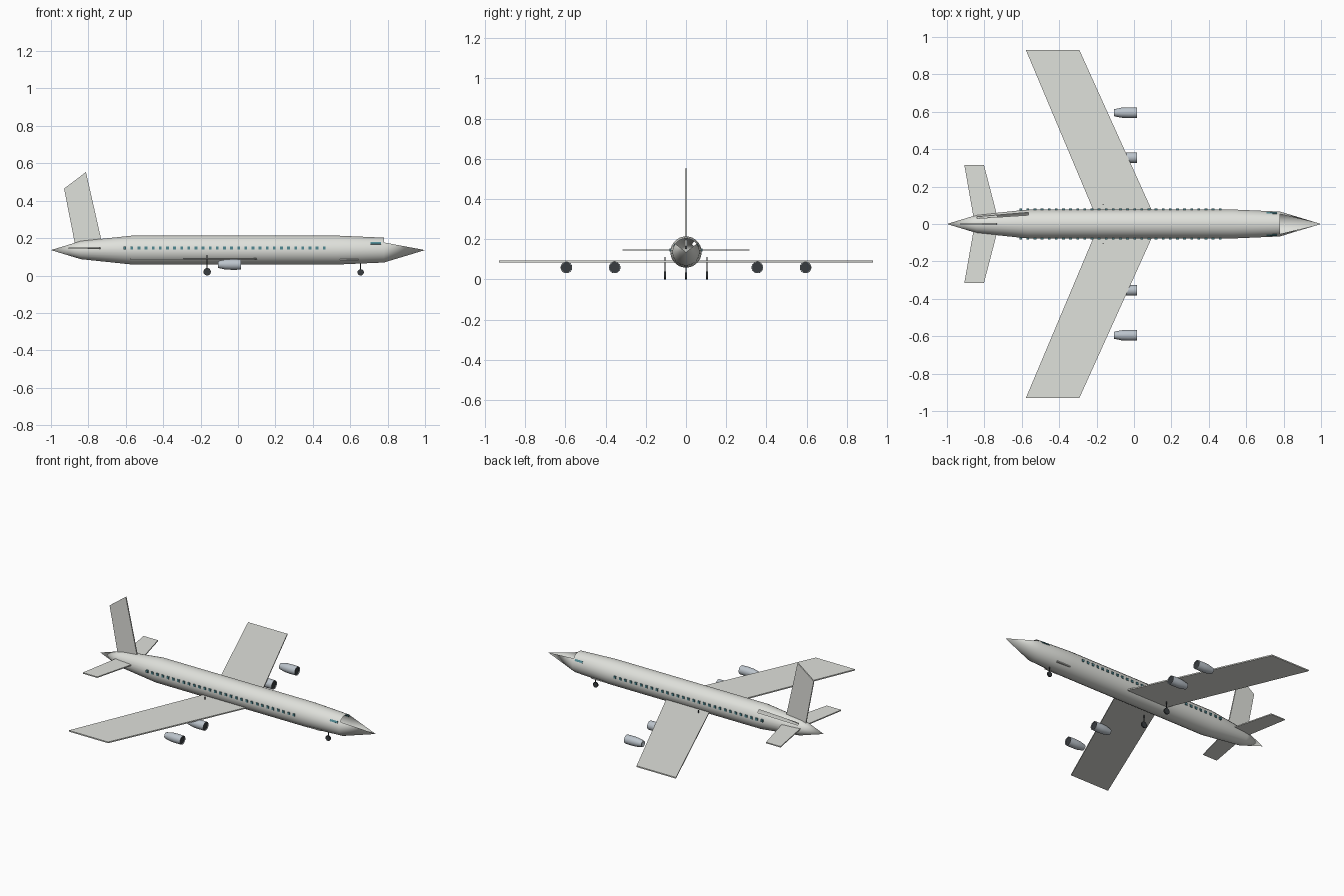
import bpy, bmesh
from math import sin, cos, pi, radians
from mathutils import Matrix, Vector

if "Cube" in bpy.data.objects:
    bpy.data.objects.remove(bpy.data.objects["Cube"])

ZC = 0.136  # fuselage axis height


def material(name, rgb):
    m = bpy.data.materials.new(name)
    m.diffuse_color = (*rgb, 1)
    m.use_nodes = True
    m.node_tree.nodes["Principled BSDF"].inputs["Base Color"].default_value = m.diffuse_color
    return m


BODY = material("body_paint", (0.74, 0.75, 0.71))
METAL = material("engine_metal", (0.50, 0.55, 0.60))
DARK = material("dark_rubber", (0.04, 0.045, 0.05))
GLASS = material("window_glass", (0.08, 0.25, 0.29))


def finish(name, bm, mat, smooth=False, recalc=True):
    if recalc:
        bmesh.ops.recalc_face_normals(bm, faces=bm.faces)
    me = bpy.data.meshes.new(name)
    bm.to_mesh(me)
    bm.free()
    me.materials.append(mat)
    ob = bpy.data.objects.new(name, me)
    bpy.context.collection.objects.link(ob)
    if smooth:
        bpy.context.view_layer.objects.active = ob
        ob.select_set(True)
        bpy.ops.object.shade_smooth_by_angle(angle=radians(30))
        ob.select_set(False)
    return ob


def revolve(name, profile, centre, sides, mat, skip=()):
    """Rings of (x, radius) around the x axis; skip holds (band, side) openings."""
    bm = bmesh.new()
    cx, cy, cz = centre
    rings = []
    for x, r in profile:
        if r == 0:
            rings.append([bm.verts.new((cx + x, cy, cz))] * sides)
            continue
        ring = []
        for i in range(sides):
            a = 2 * pi * (i - 0.5) / sides  # side 0 is centred on the top
            ring.append(bm.verts.new((cx + x, cy + r * sin(a), cz + r * cos(a))))
        rings.append(ring)
    for b in range(len(rings) - 1):
        for i in range(sides):
            if (b, i) in skip:
                continue
            j = (i + 1) % sides
            quad = [rings[b][i], rings[b][j], rings[b + 1][j], rings[b + 1][i]]
            bm.faces.new(list(dict.fromkeys(quad)))
    return finish(name, bm, mat, smooth=True)


def plate(name, outline, thickness, mat=BODY):
    """Flat panel: 3D outline thickened evenly along its own normal."""
    bm = bmesh.new()
    pts = [Vector(p) for p in outline]
    n = (pts[1] - pts[0]).cross(pts[2] - pts[0]).normalized() * thickness
    face = bm.faces.new([bm.verts.new(p - n / 2) for p in pts])
    ext = bmesh.ops.extrude_face_region(bm, geom=[face])
    bmesh.ops.translate(bm, vec=n, verts=[v for v in ext["geom"] if isinstance(v, bmesh.types.BMVert)])
    return finish(name, bm, mat)


def add_box(bm, loc, size, tilt=0):
    bmesh.ops.create_cube(bm, size=1, matrix=Matrix.Translation(loc)
                          @ Matrix.Rotation(tilt, 4, "X") @ Matrix.Diagonal((*size, 1)))


def cylinder(name, loc, radius, depth, axis, mat, sides=20):
    turn = {"X": Matrix.Rotation(pi / 2, 4, "Y"), "Y": Matrix.Rotation(pi / 2, 4, "X"), "Z": Matrix()}[axis]
    bm = bmesh.new()
    bmesh.ops.create_cone(bm, cap_ends=True, segments=sides, radius1=radius, radius2=radius,
                          depth=depth, matrix=Matrix.Translation(loc) @ turn)
    return finish(name, bm, mat, smooth=True)


# Fuselage with open cockpit wedge in the nose and a slot in the rear taper
openings = {(4, i % 24) for i in range(-3, 4)} | {(1, 3)}
revolve("fuselage", [(-1, 0), (-0.84, 0.049), (-0.565, 0.078), (0.53, 0.078), (0.78, 0.067), (1, 0)],
        (0, 0, ZC), 24, BODY, openings)

# Fin
plate("tail_fin", [(-0.725, 0, 0.165), (-0.813, 0, 0.553), (-0.93, 0, 0.465), (-0.868, 0, 0.15)], 0.008)

# Passenger windows
bm = bmesh.new()
for s in (-1, 1):
    for k in range(29):
        add_box(bm, (-0.606 + 0.0381 * k, s * 0.0765, 0.147), (0.015, 0.011, 0.015))
finish("cabin_windows", bm, GLASS)

# Cockpit side windows
bm = bmesh.new()
for s in (-1, 1):
    add_box(bm, (0.737, s * 0.057, 0.171), (0.055, 0.008, 0.013), s * radians(32))
finish("cockpit_windows", bm, GLASS)

# Nose gear bay panel
bm = bmesh.new()
add_box(bm, (0.595, 0, 0.085), (0.1, 0.12, 0.006))
finish("nose_bay_panel", bm, BODY)

for s, side in ((-1, "right"), (1, "left")):
    # Wing and tailplane
    plate(side + "_wing", [(0.108, s * 0.045, 0.089), (-0.292, s * 0.93, 0.089),
                           (-0.578, s * 0.93, 0.089), (-0.205, s * 0.045, 0.089)], 0.008)
    plate(side + "_tailplane", [(-0.728, s * 0.03, 0.146), (-0.802, s * 0.315, 0.146),
                                (-0.907, s * 0.315, 0.146), (-0.857, s * 0.03, 0.146)], 0.007)
    # Engines: nacelle with rim, fan face and exhaust
    for y, place in ((0.355, "inner"), (0.595, "outer")):
        tag = f"{side}_{place}_"
        revolve(tag + "engine", [(-0.095, 0), (-0.106, 0.019), (-0.068, 0.027), (-0.03, 0.029),
                                 (0.015, 0.028), (0.015, 0.025), (0.005, 0.025)],
                (0, s * y, 0.059), 20, METAL)
        cylinder(tag + "fan", (0.005, s * y, 0.059), 0.0255, 0.01, "X", DARK)
    # Main gear
    cylinder(side + "_main_wheel", (-0.165, s * 0.105, 0.02), 0.02, 0.009, "Y", DARK)
    cylinder(side + "_main_strut", (-0.165, s * 0.105, 0.065), 0.003, 0.09, "Z", DARK, 10)

# Nose gear
cylinder("nose_wheel", (0.656, 0, 0.017), 0.017, 0.009, "Y", DARK)
cylinder("nose_strut", (0.656, 0, 0.045), 0.003, 0.06, "Z", DARK, 10)
